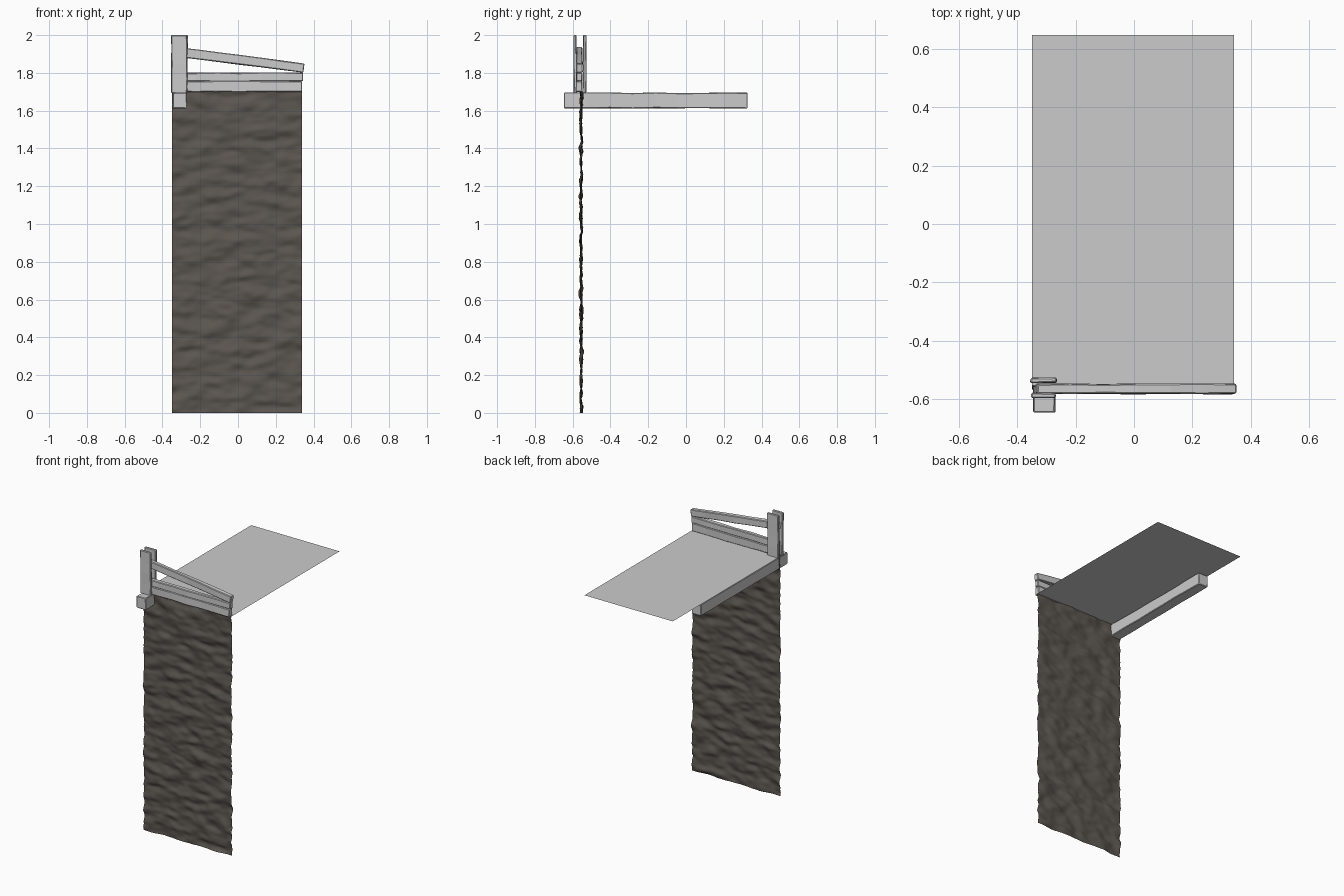
import bpy, bmesh, math, random
from mathutils import Vector, Matrix, noise

if "Cube" in bpy.data.objects:
    bpy.data.objects.remove(bpy.data.objects["Cube"])

random.seed(4)

def material(name, rgb):
    m = bpy.data.materials.new(name)
    m.diffuse_color = (*rgb, 1)
    m.use_nodes = True
    m.node_tree.nodes["Principled BSDF"].inputs["Base Color"].default_value = m.diffuse_color
    return m

GREY = material("pale grey", (0.6, 0.6, 0.6))
ROCK = material("dark brown rock", (0.105, 0.092, 0.079))

def finish(bm, name, mat):
    me = bpy.data.meshes.new(name)
    bm.normal_update()
    bm.to_mesh(me)
    bm.free()
    me.materials.append(mat)
    ob = bpy.data.objects.new(name, me)
    bpy.context.collection.objects.link(ob)
    return ob

def board(name, start, end, width, height, cuts=6, wobble=0.002, up=(0, 0, 1)):
    """Rough-hewn, bevelled board running from start to end."""
    a, b = Vector(start), Vector(end)
    d = (b - a).normalized()
    side = Vector(up).cross(d).normalized()
    top = d.cross(side)
    bm = bmesh.new()
    rings = []
    for i in range(cuts + 1):
        p = a.lerp(b, i / cuts)
        ring = []
        for s, t in ((-1, -1), (1, -1), (1, 1), (-1, 1)):
            q = p + side * (s * width / 2 + random.uniform(-wobble, wobble))
            q += top * (t * height / 2 + random.uniform(-wobble, wobble))
            ring.append(bm.verts.new(q))
        rings.append(ring)
    for r0, r1 in zip(rings, rings[1:]):
        for k in range(4):
            bm.faces.new((r0[k], r0[(k + 1) % 4], r1[(k + 1) % 4], r1[k]))
    bm.faces.new(rings[0][::-1])
    bm.faces.new(rings[-1])
    bmesh.ops.recalc_face_normals(bm, faces=bm.faces)
    ob = finish(bm, name, GREY)
    bev = ob.modifiers.new("soft edges", 'BEVEL')
    bev.width = 0.004
    bev.segments = 1
    bev.limit_method = 'ANGLE'
    bev.angle_limit = math.radians(40)
    return ob

# Rock face: a thin bumpy sheet with bumps stretched sideways
bm = bmesh.new()
nx, nz = 56, 140
grid = []
for j in range(nz + 1):
    row = []
    for i in range(nx + 1):
        x = -0.35 + 0.69 * i / nx
        z = 1.715 * j / nz
        n = noise.noise(Vector((x * 8, 3.1, z * 17)))
        n += 0.5 * noise.noise(Vector((x * 17, 9.4, z * 36)))
        if j == nz:
            z += 0.012 * noise.noise(Vector((x * 25, 1, 5)))
        row.append(bm.verts.new((x, -0.555 + 0.015 * n, z)))
    grid.append(row)
for j in range(nz):
    for i in range(nx):
        f = bm.faces.new((grid[j][i], grid[j][i + 1], grid[j + 1][i + 1], grid[j + 1][i]))
        f.smooth = True
finish(bm, "rock_face", ROCK)

# Flat platform on top
bm = bmesh.new()
bm.faces.new([bm.verts.new(p) for p in
              ((-0.35, -0.553, 1.70), (0.343, -0.553, 1.70), (0.343, 0.648, 1.70), (-0.35, 0.648, 1.70))])
finish(bm, "platform", GREY)

# Support beam under the left edge
board("support_beam", (-0.308, -0.647, 1.654), (-0.308, 0.326, 1.654), 0.076, 0.082, 8)

# Post made of two planks clamping the rails
for name, y, w in (("front_post_plank", -0.587, 0.082), ("back_post_plank", -0.536, 0.088)):
    board(name, (-0.31, y, 1.692), (-0.31, y, 2.0), w, 0.016, 4, up=(0, 1, 0))

# Rails: two stacked boards and a sloping handrail
board("lower_rail", (-0.335, -0.566, 1.728), (0.340, -0.566, 1.728), 0.035, 0.056)
board("middle_rail", (-0.335, -0.565, 1.778), (0.345, -0.565, 1.778), 0.030, 0.046)
board("sloping_handrail", (-0.335, -0.565, 1.913), (0.349, -0.565, 1.825), 0.034, 0.050)
